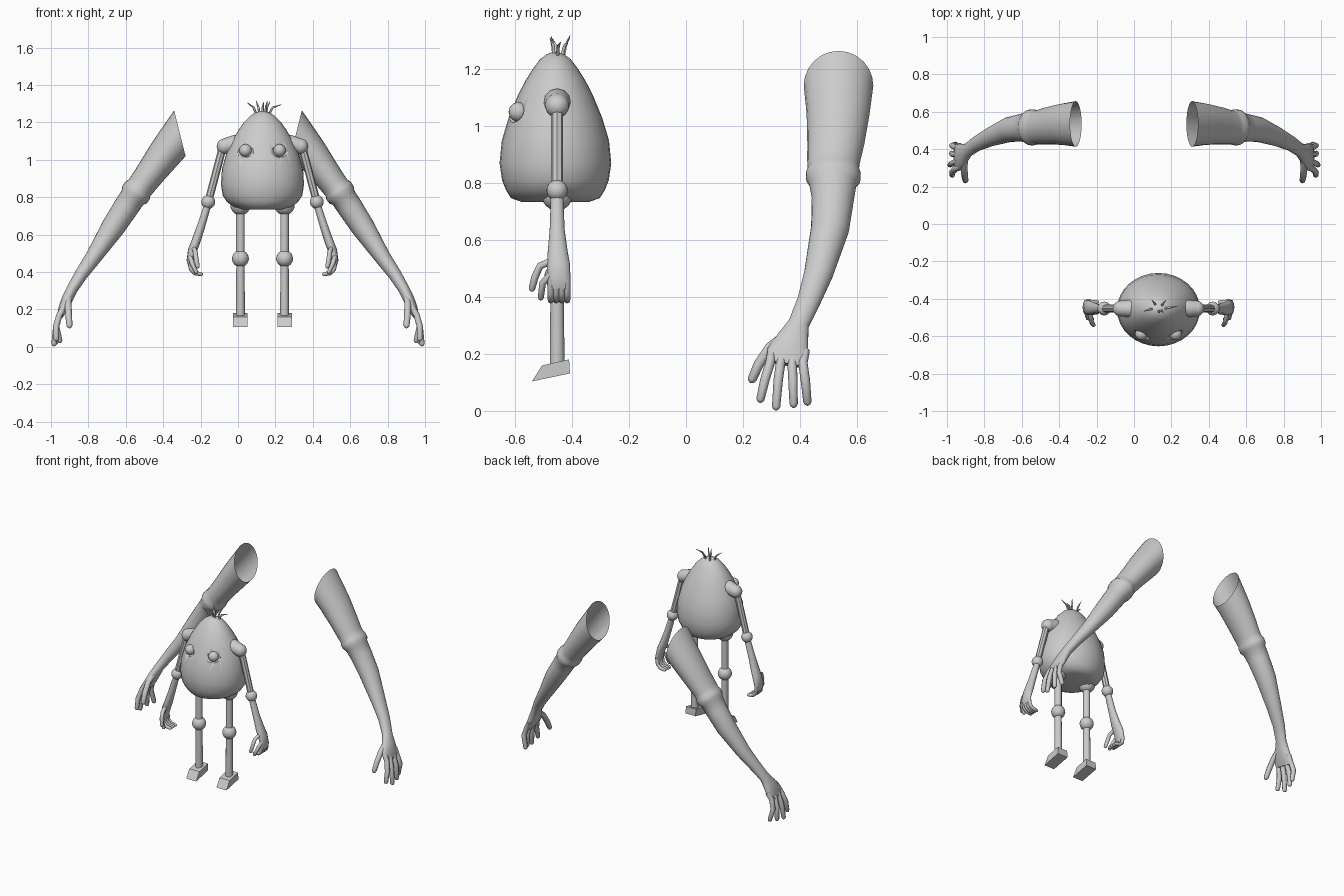
import bpy, bmesh, math
from mathutils import Vector, Matrix

if "Cube" in bpy.data.objects:
    bpy.data.objects.remove(bpy.data.objects["Cube"])

GREY = (0.6, 0.6, 0.6, 1)
mat = bpy.data.materials.new("clay_grey")
mat.use_nodes = True
mat.diffuse_color = GREY
mat.node_tree.nodes["Principled BSDF"].inputs["Base Color"].default_value = GREY

CX, CY = 0.131, -0.452   # centre of the egg figure


def finish(name, bm, angle=40):
    bmesh.ops.recalc_face_normals(bm, faces=bm.faces)
    me = bpy.data.meshes.new(name)
    bm.to_mesh(me)
    bm.free()
    me.materials.append(mat)
    ob = bpy.data.objects.new(name, me)
    bpy.context.collection.objects.link(ob)
    bpy.ops.object.select_all(action='DESELECT')
    ob.select_set(True)
    bpy.context.view_layer.objects.active = ob
    bpy.ops.object.shade_smooth_by_angle(angle=math.radians(angle))
    return ob


def loft(name, stations, segs=16, s=1, cx=0, first_dir=None, open_start=False, angle=60):
    """Skin elliptical rings (x, y, z, r_across, r_depth) along a path."""
    pts = [Vector((cx + s * p[0], p[1], p[2])) for p in stations]
    bm = bmesh.new()
    rings = []
    for i, p in enumerate(pts):
        t = pts[min(i + 1, len(pts) - 1)] - pts[max(i - 1, 0)]
        if i == 0 and first_dir:
            t = Vector((s * first_dir[0], first_dir[1], first_dir[2]))
        t.normalize()
        u = Vector((0, 1, 0)).cross(t).normalized()
        v = t.cross(u)
        ru, rv = stations[i][3], stations[i][-1]
        ring = []
        for k in range(segs):
            a = math.tau * k / segs
            ring.append(bm.verts.new(p + u * ru * math.cos(a) + v * rv * math.sin(a)))
        rings.append(ring)
    for a, b in zip(rings, rings[1:]):
        for k in range(segs):
            n = (k + 1) % segs
            bm.faces.new((a[k], a[n], b[n], b[k]))
    bm.faces.new(rings[-1])
    if not open_start:
        bm.faces.new(rings[0])
    return finish(name, bm, angle)


def finger(name, path, r, s=1, cx=0, segs=8):
    """Tube with a rounded tip."""
    st = [(*p, r) for p in path[:-1]]
    a, b = Vector(path[-2]), Vector(path[-1])
    d = (b - a).normalized()
    st += [(*(b - d * r * 0.8), r * 0.88), (*(b - d * r * 0.25), r * 0.6), (*b, r * 0.15)]
    return loft(name, st, segs, s, cx)


def ball(name, loc, r, scale=(1, 1, 1), turn=0):
    bm = bmesh.new()
    m = Matrix.Translation(loc) @ Matrix.Rotation(turn, 4, 'Z') @ Matrix.Diagonal((*scale, 1))
    bmesh.ops.create_uvsphere(bm, u_segments=20, v_segments=12, radius=r, matrix=m)
    return finish(name, bm, 60)


# Egg body
body = loft("egg_body", [(CX, CY - 0.006, z, rx, ry) for z, rx, ry in (
    (0.735, 0.11, 0.12), (0.748, 0.155, 0.156), (0.775, 0.19, 0.173), (0.81, 0.213, 0.187),
    (0.87, 0.222, 0.196), (0.95, 0.217, 0.188), (1.03, 0.195, 0.164), (1.11, 0.158, 0.131),
    (1.16, 0.128, 0.105), (1.20, 0.1, 0.08), (1.235, 0.066, 0.054), (1.253, 0.036, 0.03),
    (1.26, 0.012, 0.01))], 32)

# Eye sockets cut into the body, with eyeballs
for s in (-1, 1):
    cutter = ball("socket_cutter", (CX + s * 0.095, -0.608, 1.053), 1, (0.06, 0.032, 0.04), s * 0.5)
    cutter.hide_render = True
    mod = body.modifiers.new("socket", 'BOOLEAN')
    mod.object = cutter
    mod.solver = 'EXACT'
    bpy.context.view_layer.objects.active = body
    bpy.ops.object.modifier_apply(modifier=mod.name)
    bpy.data.objects.remove(cutter)
    ball("eyeball", (CX + s * 0.091, -0.588, 1.05), 0.034)

# Tuft of hair
for i, (bx, by, tx, ty, tz) in enumerate((
        (-0.03, 0.0, -0.08, -0.015, 1.305), (-0.015, 0.02, -0.035, 0.045, 1.318),
        (0.0, -0.01, 0.005, -0.025, 1.31), (0.015, 0.015, 0.04, 0.045, 1.31),
        (0.03, 0.0, 0.1, 0.012, 1.295), (0.015, -0.01, 0.025, -0.02, 1.315))):
    mx, my = bx + (tx - bx) * 0.35, by + (ty - by) * 0.35
    loft("hair_%d" % i, [(bx, CY + by, 1.235, 0.007), (mx, CY + my, 1.28, 0.006),
                         (tx, CY + ty, tz, 0.0015)], 6, cx=CX)

for s, side in ((-1, "right"), (1, "left")):
    def part(name, st, segs=12, **kw):
        return loft(side + "_" + name, st, segs, s, CX, **kw)

    def joint(name, x, z, r):
        return ball(side + "_" + name, (CX + s * x, CY, z), r)

    # Small arm
    part("shoulder", [(0.10, CY, 1.09, 0.045), (0.15, CY, 1.084, 0.048), (0.20, CY, 1.073, 0.042)])
    joint("shoulder_ball", 0.203, 1.072, 0.042)
    part("upper_arm", [(0.212, CY, 1.07, 0.021), (0.29, CY, 0.775, 0.021)], 8, angle=30)
    joint("elbow", 0.29, 0.775, 0.037)
    part("forearm", [(0.293, CY, 0.76, 0.019, 0.022), (0.33, CY, 0.64, 0.022, 0.026),
                     (0.357, -0.45, 0.56, 0.024, 0.035), (0.375, -0.447, 0.515, 0.024, 0.04),
                     (0.388, -0.445, 0.46, 0.018, 0.04), (0.386, -0.445, 0.43, 0.01, 0.036)])
    # Small hand with fingers curled inwards
    for i in range(4):
        y = -0.474 + i * 0.019
        finger(side + "_small_finger", [(0.388, y, 0.46), (0.382, y, 0.415), (0.36, y, 0.394),
                                        (0.318, y, 0.387)], 0.012, s, CX)
    finger(side + "_small_thumb", [(0.368, -0.465, 0.53), (0.36, -0.512, 0.51),
                                   (0.355, -0.53, 0.47), (0.345, -0.543, 0.42)], 0.013, s, CX)
    finger(side + "_small_index", [(0.385, -0.475, 0.48), (0.378, -0.503, 0.45),
                                   (0.35, -0.51, 0.39)], 0.012, s, CX)

    # Leg
    joint("hip", 0.118, 0.758, 0.054)
    part("thigh", [(0.118, CY, 0.74, 0.023), (0.118, CY, 0.47, 0.023)])
    joint("knee", 0.118, 0.472, 0.045)
    part("shin", [(0.118, CY, 0.47, 0.022, 0.023), (0.118, CY, 0.15, 0.024, 0.026)])

    # Wedge foot
    bm = bmesh.new()
    profile = ((-0.41, 0.182), (-0.407, 0.133), (-0.54, 0.105), (-0.505, 0.161))
    face = bm.faces.new([bm.verts.new((CX + s * 0.118 - 0.039, y, z)) for y, z in profile])
    ext = bmesh.ops.extrude_face_region(bm, geom=[face])
    bmesh.ops.translate(bm, vec=(0.078, 0, 0),
                        verts=[v for v in ext["geom"] if isinstance(v, bmesh.types.BMVert)])
    finish(side + "_foot", bm, 20)

    # Large open-ended sleeve and forearm
    loft(side + "_large_arm", [
        (0.311, 0.535, 1.142, 0.126, 0.122), (0.385, 0.533, 1.04, 0.092, 0.11),
        (0.46, 0.525, 0.94, 0.08, 0.1), (0.51, 0.517, 0.872, 0.074, 0.092),
        (0.527, 0.517, 0.85, 0.073, 0.09), (0.537, 0.517, 0.836, 0.08, 0.096),
        (0.553, 0.516, 0.814, 0.08, 0.096), (0.565, 0.515, 0.797, 0.069, 0.083),
        (0.60, 0.515, 0.744, 0.068, 0.074), (0.668, 0.505, 0.64, 0.063, 0.067),
        (0.77, 0.465, 0.484, 0.044, 0.051), (0.84, 0.43, 0.385, 0.035, 0.041),
        (0.888, 0.395, 0.307, 0.03, 0.037), (0.913, 0.375, 0.255, 0.03, 0.056),
        (0.935, 0.358, 0.205, 0.026, 0.074), (0.95, 0.35, 0.165, 0.015, 0.07)],
        24, s, first_dir=(0.97, 0, -0.245), open_start=True)
    # Large hand
    for base, tip in ((0.295, (0.972, 0.258, 0.03)), (0.332, (0.985, 0.315, 0.003)),
                      (0.372, (0.975, 0.378, 0.012)), (0.41, (0.95, 0.427, 0.02))):
        mid = (0.972, (base + tip[1]) / 2, 0.11)
        finger(side + "_large_finger", [(0.93, base + 0.008, 0.215), (0.955, base, 0.17), mid, tip],
               0.0165, s)
    finger(side + "_large_thumb", [(0.905, 0.355, 0.27), (0.908, 0.295, 0.225),
                                   (0.905, 0.255, 0.165), (0.9, 0.226, 0.1)], 0.018, s)
